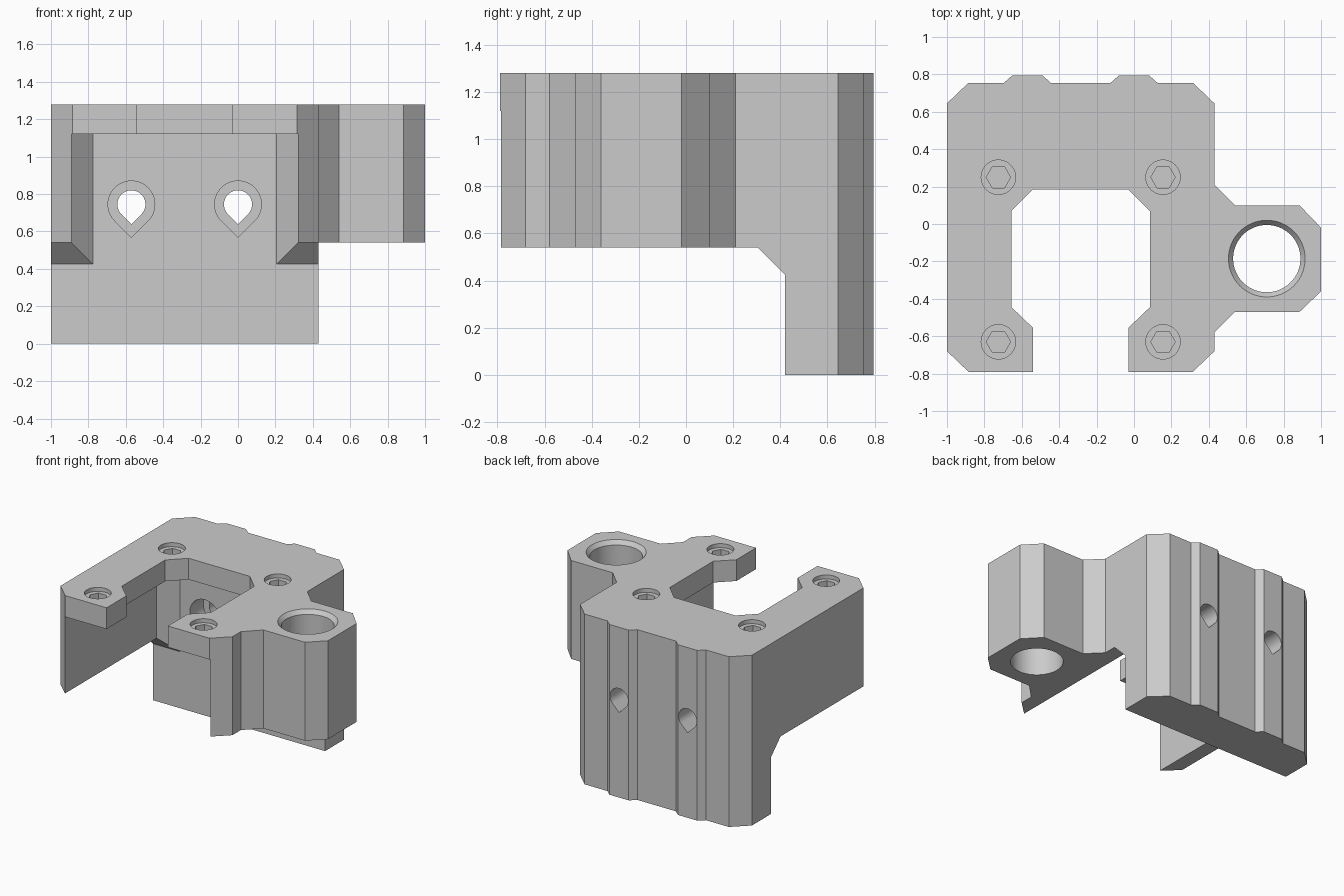
import bpy
import bmesh
from math import cos, sin, pi, radians

cube = bpy.data.objects.get("Cube")
if cube:
    bpy.data.objects.remove(cube, do_unlink=True)

TOP, SHELF, STEP = 1.28, 1.12, 0.54
FRONT, BACK, RIDGE = -0.79, 0.755, 0.795
SLAB = 0.42          # front face of the rear slab
CH = 0.115           # common chamfer
MID = -0.285         # centre line of the main body

grey = bpy.data.materials.new("light_grey")
grey.use_nodes = True
colour = (0.6, 0.6, 0.6, 1)
grey.diffuse_color = colour
for node in grey.node_tree.nodes:
    if node.type == 'BSDF_PRINCIPLED':
        node.inputs["Base Color"].default_value = colour


def prism(name, points, lo, hi, axis="z", taper=None):
    """Extrude a 2D outline along an axis; taper gives a second outline at hi."""
    place = {"x": lambda a, b, t: (t, a, b),
             "y": lambda a, b, t: (a, t, b),
             "z": lambda a, b, t: (a, b, t)}[axis]
    bm = bmesh.new()
    low = [bm.verts.new(place(a, b, lo)) for a, b in points]
    high = [bm.verts.new(place(a, b, hi)) for a, b in (taper or points)]
    bm.faces.new(low)
    bm.faces.new(high)
    n = len(low)
    for i in range(n):
        j = (i + 1) % n
        bm.faces.new((low[i], low[j], high[j], high[i]))
    bmesh.ops.recalc_face_normals(bm, faces=bm.faces)
    mesh = bpy.data.meshes.new(name)
    bm.to_mesh(mesh)
    bm.free()
    mesh.materials.append(grey)
    obj = bpy.data.objects.new(name, mesh)
    bpy.context.collection.objects.link(obj)
    return obj


def ring(cx, cy, r, n):
    return [(cx + r * cos(2 * pi * i / n), cy + r * sin(2 * pi * i / n)) for i in range(n)]


def teardrop(cx, cz, r, n=48):
    """Round hole with a 45 degree point at the bottom."""
    arc = [radians(-45 + 270 * i / n) for i in range(n + 1)]
    return [(cx + r * cos(a), cz + r * sin(a)) for a in arc] + [(cx, cz - r * 2 ** 0.5)]


def mirrored(half):
    """Complete an outline that is symmetric about the body centre line."""
    return half + [(2 * MID - x, y) for x, y in reversed(half)]


def cut(target, cutter):
    cutter.hide_render = True
    mod = target.modifiers.new("cut", 'BOOLEAN')
    mod.operation = 'DIFFERENCE'
    mod.solver = 'EXACT'
    mod.object = cutter
    bpy.context.view_layer.objects.active = target
    bpy.ops.object.modifier_apply(modifier=mod.name)
    bpy.data.objects.remove(cutter, do_unlink=True)


# Outline of body and side rod holder, with two ridges on the back
side = [(0.43, -0.68), (0.43, -0.58), (0.54, -0.47), (0.885, -0.47), (1, -0.36),
        (1, -0.02), (0.885, 0.1), (0.54, 0.1), (0.43, 0.21), (0.43, 0.645)]
ridges = []
for c in (0, -0.57):
    ridges += [(c + 0.125, BACK), (c + 0.08, RIDGE), (c - 0.08, RIDGE), (c - 0.125, BACK)]
outline = ([(-0.885, FRONT), (0.315, FRONT)] + side + [(0.315, BACK)] + ridges
           + [(-0.885, BACK), (-1, 0.645), (-1, -0.68)])
bracket = prism("bracket_body", outline, 0, TOP)

# Step under the body, leaving the rear slab full height
cut(bracket, prism("step_cutter", [(-2, -1), (SLAB, -1), (SLAB, STEP - CH),
                                   (SLAB - CH, STEP), (-2, STEP)], -2, 2, "x"))

# Pocket below the top plate
pocket = mirrored([(0.32, -1), (0.32, SLAB - CH), (0.205, SLAB)])
cut(bracket, prism("pocket_cutter", pocket, -0.5, SHELF))

# Opening through the top plate
opening = mirrored([(-0.03, -1), (-0.03, -0.555), (0.085, -0.445),
                    (0.085, 0.07), (-0.03, 0.185)])
cut(bracket, prism("opening_cutter", opening, SHELF - 0.1, TOP + 0.1))

# Vertical rod hole with a countersunk rim
rod = (0.71, -0.185)
cut(bracket, prism("rod_cutter", ring(*rod, 0.18, 64), 0, 2))
cut(bracket, prism("rim_cutter", ring(*rod, 0.18, 64), TOP - 0.03, TOP + 0.03,
                   taper=ring(*rod, 0.23, 64)))

# Teardrop bolt holes through the rear slab, counterbored from the front
for x in (-0.57, 0):
    cut(bracket, prism("bolt_cutter", teardrop(x, 0.745, 0.075), 0.2, 1, "y"))
    cut(bracket, prism("counterbore_cutter", teardrop(x, 0.745, 0.125), 0.2, 0.58, "y"))

# Round screw recesses with hexagonal sockets in the top plate
for x in (-0.725, 0.155):
    for y in (-0.63, 0.25):
        cut(bracket, prism("recess_cutter", ring(x, y, 0.092, 40), TOP - 0.03, TOP + 0.1))
        cut(bracket, prism("socket_cutter", ring(x, y, 0.065, 6), TOP - 0.08, TOP + 0.1))

bpy.ops.object.select_all(action='DESELECT')
bracket.select_set(True)
bpy.context.view_layer.objects.active = bracket
bpy.ops.object.shade_smooth_by_angle(angle=radians(25))
